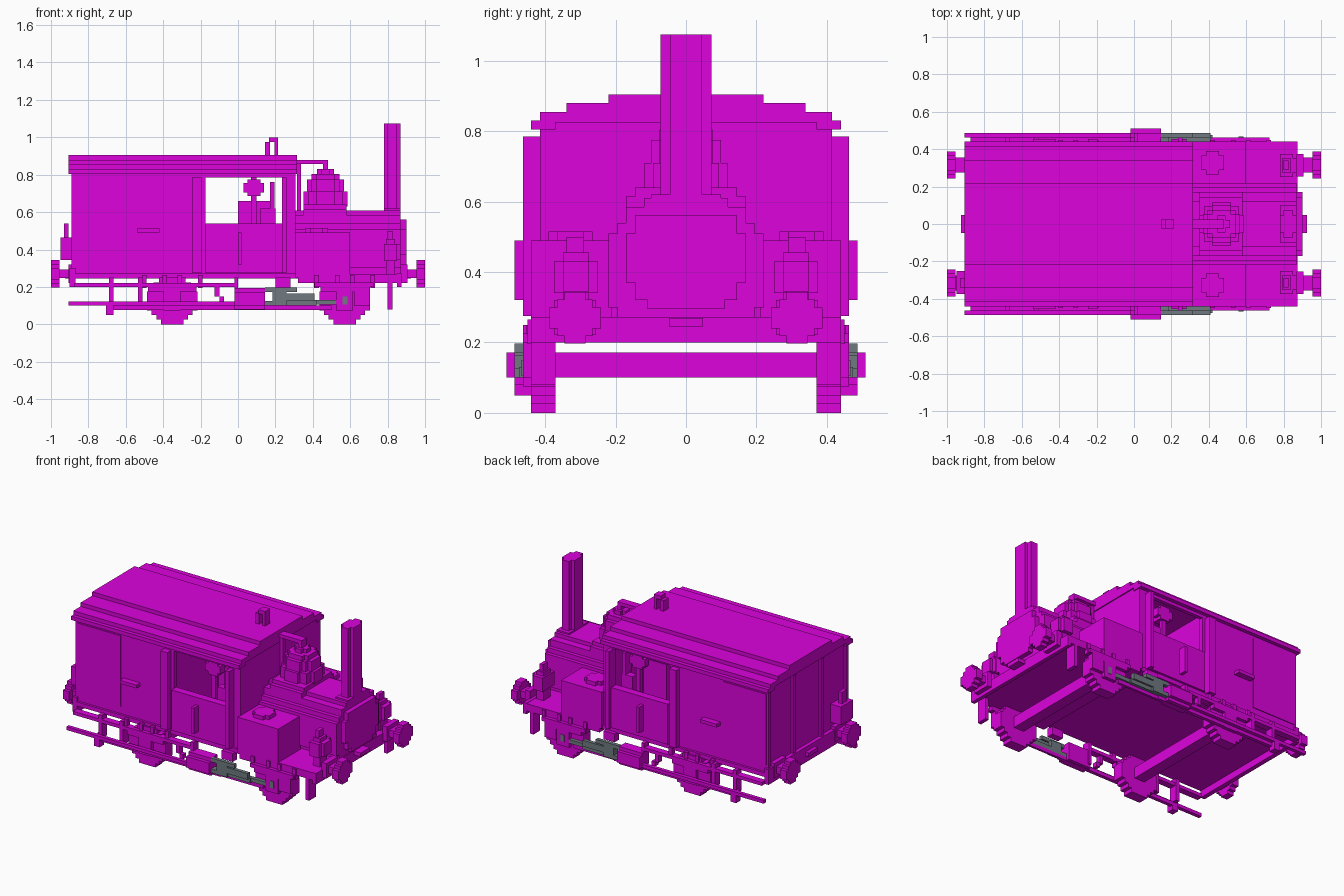
import bpy, bmesh, math
from mathutils import Matrix, Vector

if "Cube" in bpy.data.objects:
    bpy.data.objects.remove(bpy.data.objects["Cube"], do_unlink=True)

V = 0.0247  # block size


def material(name, rgb):
    m = bpy.data.materials.new(name)
    m.use_nodes = True
    m.diffuse_color = (*rgb, 1)
    bsdf = next(n for n in m.node_tree.nodes if n.type == 'BSDF_PRINCIPLED')
    bsdf.inputs["Base Color"].default_value = (*rgb, 1)
    return m


MAGENTA = material("magenta", (0.72, 0.001, 0.72))
GREY = material("steel grey", (0.16, 0.195, 0.22))


def part(name, boxes, mat=MAGENTA, mirror=False):
    """One object from boxes (x0, x1, y0, y1, z0, z1), optionally mirrored in y."""
    bm = bmesh.new()
    todo = list(boxes)
    if mirror:
        todo += [(a, b, -d, -c, e, f) for a, b, c, d, e, f in boxes]
    for a, b, c, d, e, f in todo:
        mid = Vector(((a + b) / 2, (c + d) / 2, (e + f) / 2))
        size = Matrix.Diagonal((b - a, d - c, f - e, 1))
        bmesh.ops.create_cube(bm, size=1, matrix=Matrix.Translation(mid) @ size)
    me = bpy.data.meshes.new(name)
    bm.to_mesh(me)
    bm.free()
    me.materials.append(mat)
    ob = bpy.data.objects.new(name, me)
    bpy.context.collection.objects.link(ob)
    return ob


def stepped_disc(z0, z1, cx, r):
    """Upright stepped disc centred at (cx, 0)."""
    n = round(2 * r / V)
    step = 2 * r / n
    out = []
    for i in range(n):
        lo = -r + i * step
        mid = lo + step / 2
        h = max(V / 2, round(math.sqrt(r * r - mid * mid) / step) * step)
        out.append((cx - h, cx + h, lo, lo + step, z0, z1))
    return out


# Stepped roof, hollow underneath
part("roof", [
    (-0.905, 0.315, -0.22, 0.22, 0.855, 0.905),
    (-0.905, 0.315, -0.34, 0.34, 0.83, 0.88),
    (-0.905, 0.315, -0.415, 0.415, 0.825, 0.855)])
part("roof_edges", [(-0.905, 0.315, 0.37, 0.44, 0.805, 0.83)], mirror=True)
part("roof_whistle", [
    (0.145, 0.17, -0.025, 0.025, 0.90, 0.975),
    (0.165, 0.215, -0.025, 0.025, 0.975, 1.0),
    (0.195, 0.215, -0.025, 0.025, 0.90, 0.98)])

# Cabin walls with a window opening on each side
part("side_walls", [
    (-0.875, -0.175, 0.39, 0.415, 0.25, 0.81),
    (-0.175, 0.235, 0.39, 0.415, 0.25, 0.54),
    (-0.175, 0.235, 0.39, 0.415, 0.785, 0.81),
    (0.235, 0.308, 0.39, 0.415, 0.25, 0.81)], mirror=True)
part("side_panels", [
    (-0.875, -0.56, 0.41, 0.42, 0.32, 0.785),
    (-0.175, 0.235, 0.41, 0.44, 0.275, 0.54)], mirror=True)
part("side_posts", [
    (-0.245, -0.195, 0.41, 0.455, 0.275, 0.785),
    (0.235, 0.26, 0.41, 0.463, 0.275, 0.785)], mirror=True)
part("door_handles", [
    (-0.54, -0.42, 0.41, 0.455, 0.49, 0.512),
    (0.0, 0.02, 0.43, 0.487, 0.32, 0.49)], mirror=True)
part("end_walls", [
    (x, x + V, -0.415, 0.415, 0.25, 0.83) for x in (-0.875, -0.22, 0.283)])
part("rear_posts", [
    (-0.89, -0.87, 0.39, 0.415, 0.25, 0.81),
    (-0.89, -0.87, 0.13, 0.16, 0.25, 0.81)], mirror=True)
part("floor", [
    (-0.875, 0.32, -0.43, 0.43, 0.245, 0.272),
    (0.32, 0.87, -0.44, 0.44, 0.222, 0.27)])

# Cabin interior fittings
part("boiler_backhead", [(0.0, 0.17, -0.2, 0.2, 0.27, 0.66)])
part("brake_pillars", [
    (0.07, 0.1, 0.35, 0.375, 0.27, 0.785),
    (0.03, 0.14, 0.34, 0.385, 0.705, 0.755),
    (0.05, 0.12, 0.32, 0.385, 0.685, 0.775),
    (0.12, 0.2, 0.34, 0.385, 0.27, 0.62),
    (0.17, 0.195, 0.32, 0.385, 0.62, 0.76)], mirror=True)

# Boiler, smokebox door, dome and chimney
part("boiler", [(0.29, 0.87, -w, w, z0, z1) for w, z0, z1 in (
    (0.22, 0.3, 0.51), (0.195, 0.27, 0.54), (0.17, 0.25, 0.585), (0.12, 0.25, 0.61))])
part("smokebox_door", [
    (0.87, 0.9, -0.17, 0.17, 0.37, 0.51),
    (0.87, 0.9, -0.145, 0.145, 0.32, 0.56),
    (0.87, 0.9, -0.11, 0.11, 0.295, 0.56)])
dome = [(0.35, 0.58, -0.17, 0.17, 0.56, 0.615), (0.35, 0.58, -0.145, 0.145, 0.56, 0.64)]
for z0, z1, r in ((0.63, 0.71, 0.118), (0.71, 0.775, 0.1), (0.775, 0.805, 0.075), (0.805, 0.83, 0.045)):
    dome += stepped_disc(z0, z1, 0.468, r)
part("steam_dome", dome)
part("steam_pipe", [
    (0.315, 0.337, -0.012, 0.012, 0.60, 0.88),
    (0.315, 0.48, -0.025, 0.025, 0.857, 0.88),
    (0.455, 0.48, -0.025, 0.025, 0.82, 0.86)])
part("chimney", [
    (0.78, 0.87, -0.045, 0.045, 0.56, 1.075),
    (0.80, 0.85, -0.073, 0.073, 0.56, 1.075)])
part("chimney_base", [(0.78, 0.87, -0.1, 0.1, 0.56, 0.62)])

# Side tanks with filler caps
part("side_tanks", [(0.305, 0.6, 0.21, 0.44, 0.25, 0.49)], mirror=True)
part("tank_fillers", [
    (0.36, 0.48, 0.29, 0.365, 0.48, 0.515),
    (0.385, 0.455, 0.265, 0.39, 0.48, 0.515)], mirror=True)

# Lamps
part("front_lamps", [
    (0.78, 0.85, 0.25, 0.375, 0.34, 0.43),
    (0.79, 0.84, 0.275, 0.35, 0.27, 0.455),
    (0.80, 0.87, 0.275, 0.35, 0.345, 0.43),
    (0.80, 0.825, 0.29, 0.34, 0.43, 0.50)], mirror=True)
part("rear_lamp", [
    (-0.95, -0.875, -0.375, -0.25, 0.345, 0.465),
    (-0.93, -0.905, -0.34, -0.29, 0.465, 0.54)])

# Buffer beams, buffers and couplings
part("buffer_beams", [
    (0.85, 0.875, -0.44, 0.44, 0.2, 0.272),
    (-0.9, -0.87, -0.43, 0.43, 0.2, 0.3)])
for name, s in (("front", 1), ("rear", -1)):
    span = lambda a, b: tuple(sorted((s * a, s * b)))
    heads = [(*span(0.955, 1.0), 0.315 - h, 0.315 + h, 0.27 - v, 0.27 + v)
             for h, v in ((0.073, 0.03), (0.05, 0.052), (0.03, 0.073))]
    stems = [(*span(0.87, 0.96), 0.275, 0.355, 0.248, 0.294),
             (*span(0.87, 0.905), 0.255, 0.375, 0.222, 0.32)]
    part(name + "_buffers", heads + stems, mirror=True)
    part(name + "_coupling", [(*span(0.87, 0.925), -0.048, 0.048, 0.245, 0.27)])
part("guard_irons", [(0.80, 0.825, 0.37, 0.44, 0.08, 0.23)], mirror=True)

# Wheels in stepped outline, with axles and spring blocks
for name, cx in (("rear", -0.352), ("front", 0.57)):
    wheel = [(cx - h, cx + h, 0.37, 0.44, z0, z1) for z0, z1, h in (
        (0.0, 0.026, 0.06), (0.025, 0.05, 0.085), (0.05, 0.076, 0.11),
        (0.075, 0.175, 0.135), (0.175, 0.2, 0.12), (0.2, 0.225, 0.1), (0.225, 0.25, 0.07))]
    part(name + "_wheels", wheel, mirror=True)
    part(name + "_axle", [(cx - 0.037, cx + 0.037, -0.38, 0.38, 0.1, 0.172)])
    part(name + "_axle_boxes", [
        (cx - 0.045, cx + 0.045, 0.44, 0.463, 0.075, 0.2),
        (cx - 0.13, cx + 0.13, 0.43, 0.463, 0.175, 0.2)], mirror=True)
    part(name + "_springs", [
        (cx + d - V / 2, cx + d + V / 2, 0.42, 0.45, 0.195, 0.265)
        for d in (-0.15, -0.04, 0.04, 0.15)], mirror=True)

# Underframe rails, brackets and brake rods
part("frame_rails", [(-0.875, 0.0, 0.42, 0.463, 0.2, 0.222)], mirror=True)
part("lower_rails", [
    (-0.905, 0.0, 0.463, 0.487, 0.1, 0.122),
    (-0.67, 0.2, 0.44, 0.463, 0.078, 0.102),
    (0.2, 0.5, 0.44, 0.455, 0.078, 0.102)], mirror=True)
part("rail_brackets", [
    (-0.705, -0.665, 0.44, 0.487, 0.05, 0.122),
    (-0.69, -0.665, 0.41, 0.463, 0.1, 0.25),
    (-0.535, -0.51, 0.41, 0.463, 0.1, 0.25),
    (-0.125, -0.1, 0.43, 0.463, 0.15, 0.22),
    (-0.1, -0.075, 0.43, 0.463, 0.12, 0.15),
    (-0.02, 0.0, 0.41, 0.463, 0.1, 0.25),
    (0.2, 0.28, 0.41, 0.455, 0.195, 0.25)], mirror=True)
part("front_steps", [
    (0.41, 0.725, 0.43, 0.463, 0.2, 0.225),
    (0.62, 0.705, 0.42, 0.463, 0.1, 0.222)], mirror=True)

# Cylinders and grey piston gear
part("cylinders", [
    (-0.02, 0.145, 0.42, 0.487, 0.08, 0.195),
    (-0.02, 0.145, 0.48, 0.51, 0.1, 0.172)], mirror=True)
part("piston_gear", [
    (0.145, 0.315, 0.463, 0.487, 0.172, 0.197),
    (0.145, 0.26, 0.44, 0.487, 0.1, 0.125),
    (0.185, 0.26, 0.44, 0.487, 0.12, 0.175),
    (0.25, 0.41, 0.463, 0.487, 0.125, 0.165),
    (0.25, 0.42, 0.44, 0.475, 0.1, 0.13),
    (0.41, 0.585, 0.44, 0.463, 0.105, 0.13),
    (0.56, 0.585, 0.445, 0.467, 0.105, 0.15)], GREY, mirror=True)
